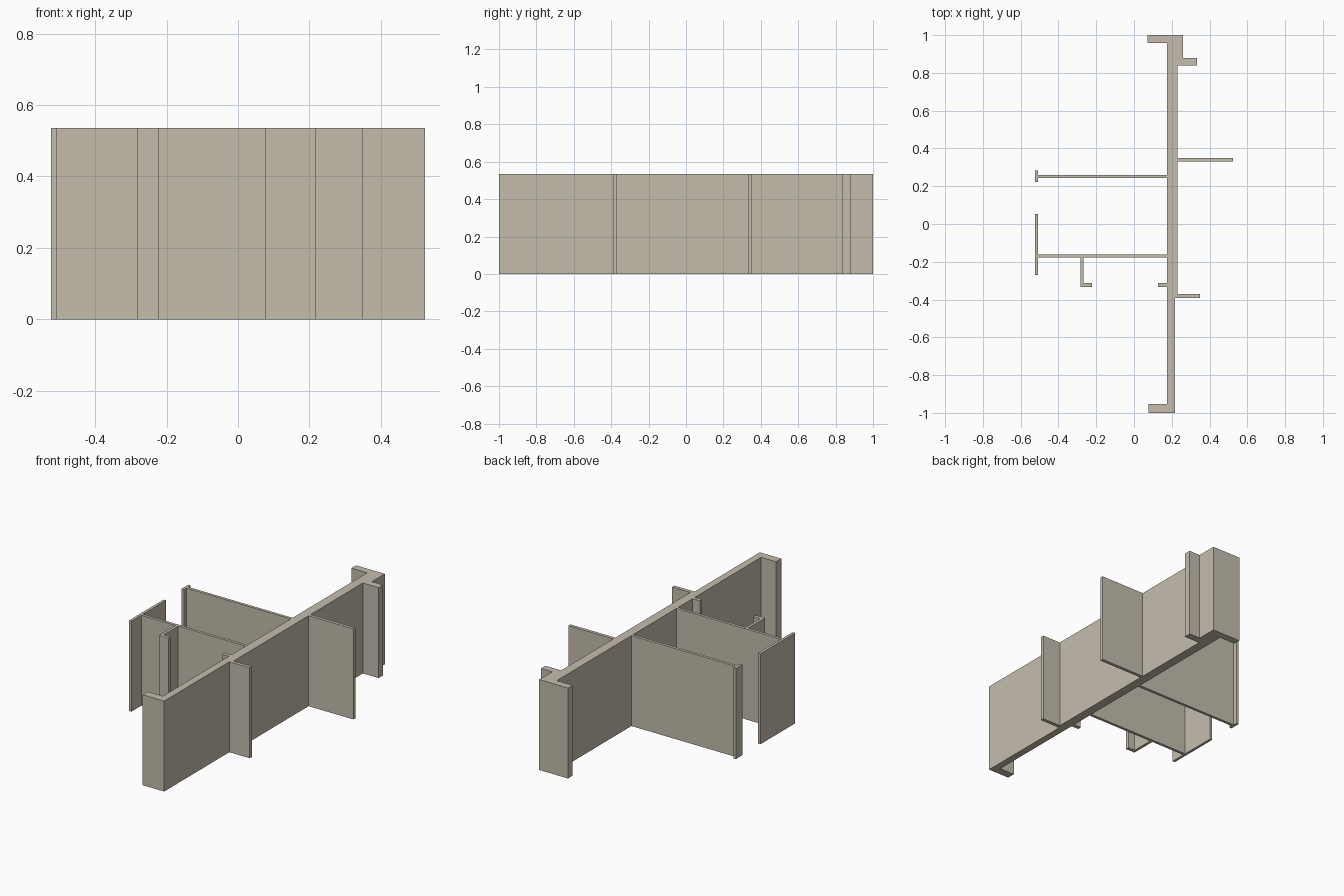
import bpy
import bmesh

HEIGHT = 0.535

stone = bpy.data.materials.new("warm grey stone")
stone.diffuse_color = (0.56, 0.51, 0.42, 1)


def wall(name, outline):
    """Extrude a counter-clockwise plan outline to the full wall height."""
    bm = bmesh.new()
    base = bm.faces.new([bm.verts.new((x, y, 0)) for x, y in outline])
    top = bmesh.ops.extrude_face_region(bm, geom=[base])["geom"]
    bmesh.ops.translate(bm, vec=(0, 0, HEIGHT),
                        verts=[v for v in top if isinstance(v, bmesh.types.BMVert)])
    bmesh.ops.recalc_face_normals(bm, faces=bm.faces)
    mesh = bpy.data.meshes.new(name)
    bm.to_mesh(mesh)
    bm.free()
    mesh.materials.append(stone)
    obj = bpy.data.objects.new(name, mesh)
    bpy.context.collection.objects.link(obj)


def straight_wall(name, x0, x1, y0, y1):
    wall(name, [(x0, y0), (x1, y0), (x1, y1), (x0, y1)])


# Long main wall with its thickened ends, rear tab and slight step near the front
wall("main_wall", [
    (0.077, -1.0), (0.217, -1.0), (0.217, -0.391), (0.23, -0.391),
    (0.23, 0.838), (0.333, 0.838), (0.333, 0.88), (0.26, 0.88),
    (0.26, 1.0), (0.072, 1.0), (0.072, 0.957), (0.175, 0.957),
    (0.175, -0.952), (0.077, -0.952)])

# Short walls on the right side
straight_wall("right_rear_wall", 0.23, 0.523, 0.331, 0.35)
wall("right_front_wall", [(0.217, -0.391), (0.35, -0.391), (0.35, -0.37),
                          (0.23, -0.37), (0.23, -0.391)][:1]
     + [(0.35, -0.391), (0.35, -0.37), (0.217, -0.37)])

# Rear partition on the left, T-shaped with a short end cap
wall("left_rear_partition", [
    (-0.524, 0.222), (-0.508, 0.222), (-0.508, 0.243), (0.175, 0.243),
    (0.175, 0.26), (-0.508, 0.26), (-0.508, 0.283), (-0.524, 0.283)])

# Front partition on the left: long end cap and a hooked branch
wall("left_front_partition", [
    (-0.524, -0.27), (-0.508, -0.27), (-0.508, -0.178), (-0.283, -0.178),
    (-0.283, -0.333), (-0.222, -0.333), (-0.222, -0.312), (-0.267, -0.312),
    (-0.267, -0.178), (0.175, -0.178), (0.175, -0.161), (-0.508, -0.161),
    (-0.508, 0.053), (-0.524, 0.053)])

# Door jamb facing the hooked branch
straight_wall("door_jamb", 0.127, 0.175, -0.333, -0.312)
